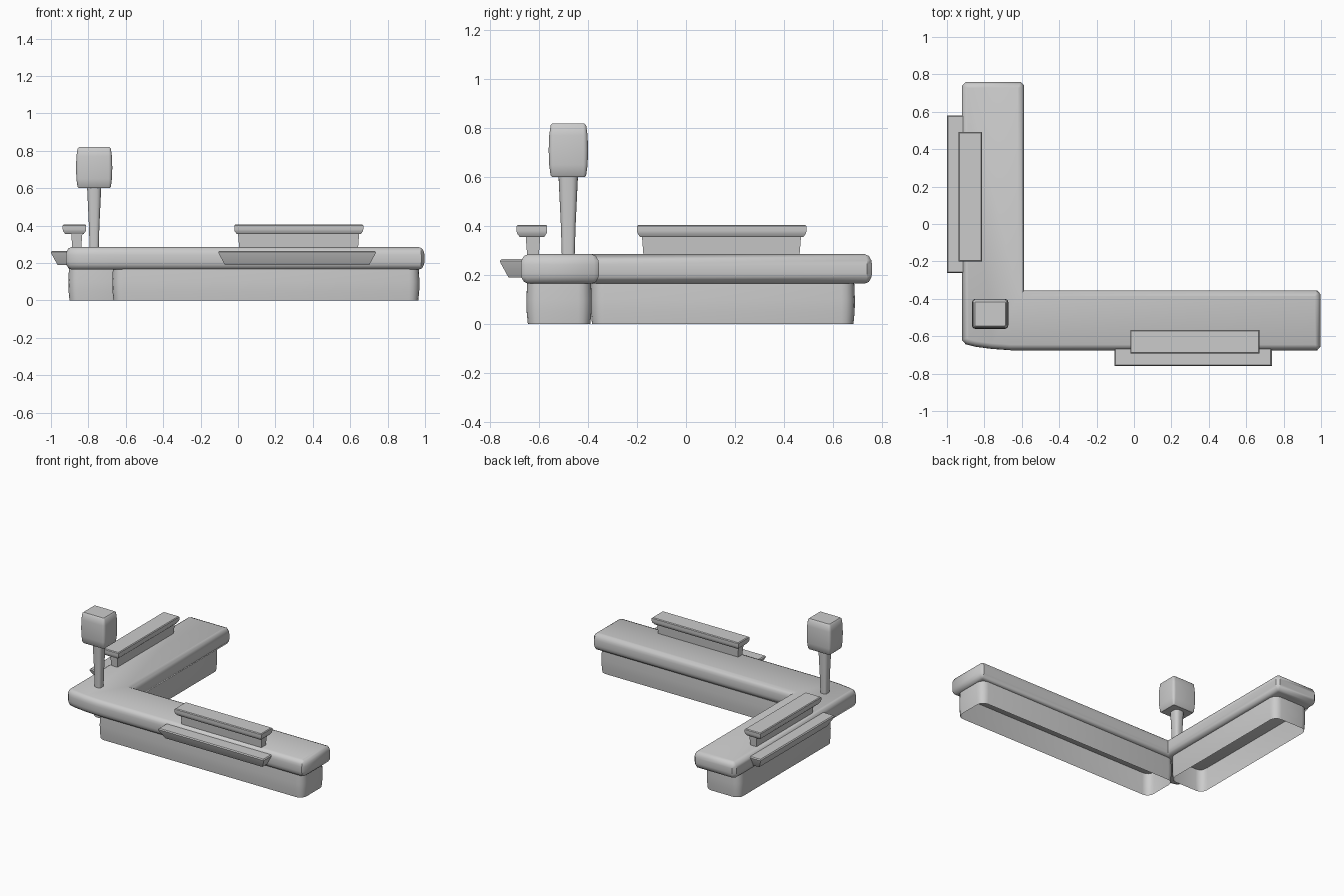
import bpy, bmesh, math
from mathutils import Vector

if "Cube" in bpy.data.objects:
    bpy.data.objects.remove(bpy.data.objects["Cube"])


def rect(x0, x1, y0, y1, r=0.0, n=4):
    """Counter-clockwise rectangle outline with rounded corners."""
    if r == 0:
        return [(x0, y0), (x1, y0), (x1, y1), (x0, y1)]
    pts = []
    corners = [(x0 + r, y0 + r), (x1 - r, y0 + r), (x1 - r, y1 - r), (x0 + r, y1 - r)]
    for k, (cx, cy) in enumerate(corners):
        for i in range(n + 1):
            a = math.pi * (1 + k * 0.5 + 0.5 * i / n)
            pts.append((cx + r * math.cos(a), cy + r * math.sin(a)))
    return pts


def inset(plan, d):
    """Mitred inward offset of a counter-clockwise outline."""
    out = []
    for i, p in enumerate(plan):
        p = Vector(p)
        e1 = (p - Vector(plan[i - 1])).normalized()
        e2 = (Vector(plan[(i + 1) % len(plan)]) - p).normalized()
        n1, n2 = Vector((-e1.y, e1.x)), Vector((-e2.y, e2.x))
        out.append(p + (n1 + n2) * d / (1 + n1.dot(n2)))
    return out


def loft(name, plan, profile, caps=True):
    """Stack inset copies of an outline; profile lists (z, inset)."""
    bm = bmesh.new()
    rings = [[bm.verts.new((p[0], p[1], z)) for p in inset(plan, d)] for z, d in profile]
    n = len(plan)
    for a, b in zip(rings, rings[1:]):
        for i in range(n):
            j = (i + 1) % n
            bm.faces.new((a[i], a[j], b[j], b[i]))
    if caps:
        bm.faces.new(rings[0][::-1])
        bm.faces.new(rings[-1])
    me = bpy.data.meshes.new(name)
    bm.to_mesh(me)
    bm.free()
    ob = bpy.data.objects.new(name, me)
    bpy.context.collection.objects.link(ob)
    bpy.ops.object.select_all(action='DESELECT')
    ob.select_set(True)
    bpy.context.view_layer.objects.active = ob
    bpy.ops.object.shade_smooth_by_angle(angle=math.radians(40))
    return ob


# L-shaped counter top with softened rim and rounded outer corner
c = 0.02
counter = [(-0.92, -0.62), (-0.90, -0.643), (-0.85, -0.656), (-0.76, -0.668), (-0.66, -0.675),
           (1 - c, -0.675), (0.997, -0.675 + c), (0.997, -0.355 - c), (1 - c, -0.355),
           (-0.587, -0.355), (-0.587, 0.76 - c), (-0.587 - c, 0.76),
           (-0.92 + c, 0.76), (-0.92, 0.76 - c)]
loft("counter_top", counter, [(0.165, 0.03), (0.172, 0.013), (0.19, 0.003), (0.207, 0),
                              (0.243, 0), (0.26, 0.003), (0.278, 0.013), (0.285, 0.03)])

# Two hollow plinths, open underneath, meeting near the inner corner
wall = [(0, 0.006), (0.05, 0.001), (0.1, 0), (0.17, 0.003)]
loft("front_base", rect(-0.672, 0.97, -0.652, -0.385, 0.055), wall, caps=False)
loft("side_base", rect(-0.907, -0.622, -0.39, 0.69, 0.055), wall, caps=False)

# Low outer ledges, sloping in towards the bottom
ledge = [(0.19, 0.035), (0.25, 0.002), (0.258, 0), (0.265, 0.006)]
loft("front_ledge", rect(-0.105, 0.737, -0.76, -0.63), ledge)
loft("side_ledge", rect(-1.0, -0.87, -0.262, 0.58), ledge)

# Raised shelves: riser plus cap
riser = [(0.27, 0.007), (0.36, 0)]
cap = [(0.355, 0.013), (0.37, 0.002), (0.38, 0), (0.4, 0), (0.405, 0.005)]
loft("front_riser", rect(0.0, 0.648, -0.655, -0.595), riser)
loft("front_shelf", rect(-0.02, 0.67, -0.692, -0.567), cap)
loft("side_riser", rect(-0.892, -0.832, -0.18, 0.47), riser)
loft("side_shelf", rect(-0.937, -0.812, -0.2, 0.492), cap)

# Corner display: tapered pole and bulging head
loft("display_pole", rect(-0.807, -0.731, -0.521, -0.441, 0.028),
     [(0.27, 0.014), (0.4, 0.01), (0.61, 0)])
loft("display_head", rect(-0.866, -0.672, -0.561, -0.4, 0.02),
     [(0.6, 0.014), (0.607, 0.008), (0.65, 0.002), (0.71, 0), (0.77, 0.002),
      (0.812, 0.008), (0.82, 0.016)])
